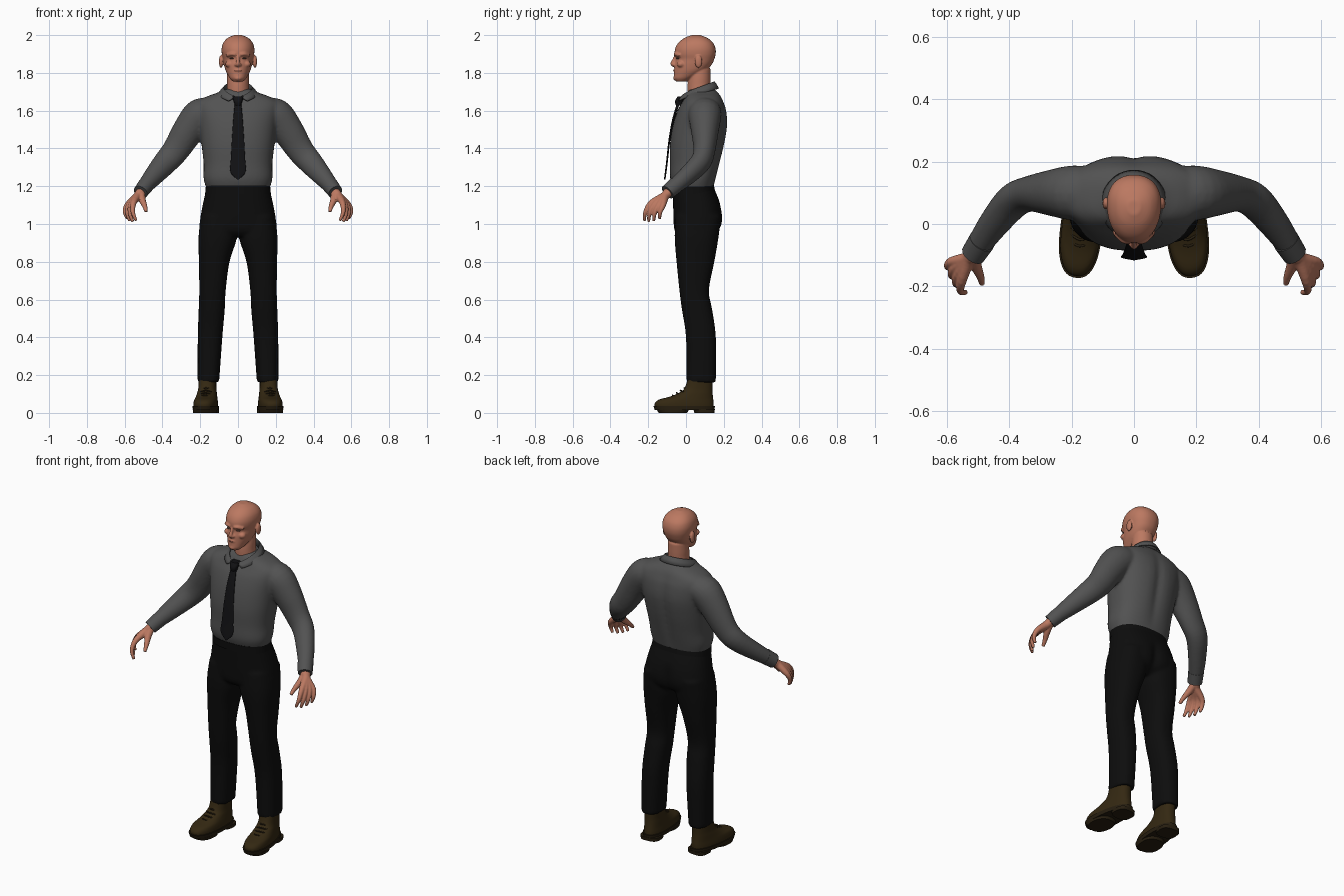
import bpy, bmesh, math
from mathutils import Matrix, Vector

if "Cube" in bpy.data.objects:
    bpy.data.objects.remove(bpy.data.objects["Cube"])


def material(name, rgb):
    mat = bpy.data.materials.new(name)
    mat.use_nodes = True
    mat.diffuse_color = (*rgb, 1)
    bsdf = next(n for n in mat.node_tree.nodes if n.type == 'BSDF_PRINCIPLED')
    bsdf.inputs["Base Color"].default_value = (*rgb, 1)
    bsdf.inputs["Roughness"].default_value = 0.8
    return mat


SKIN = material("skin", (0.5, 0.19, 0.12))
LIP = material("lip", (0.33, 0.11, 0.075))
EYE = material("eye", (0.1, 0.055, 0.04))
GREY = material("grey cloth", (0.085, 0.085, 0.085))
BLACK = material("black cloth", (0.004, 0.004, 0.004))
TIE = material("tie black", (0.006, 0.006, 0.007))
LEATHER = material("brown leather", (0.034, 0.021, 0.006))
RUBBER = material("dark sole", (0.02, 0.013, 0.005))


def resample(rows, k=4):
    """Pass a smooth curve through the given stations."""
    rows = [Vector(r) for r in rows]
    out = []
    for i in range(len(rows) - 1):
        p1, p2 = rows[i], rows[i + 1]
        p0, p3 = rows[max(i - 1, 0)], rows[min(i + 2, len(rows) - 1)]
        for j in range(k):
            t = j / k
            out.append(p1 + (p2 - p0) * (t / 2)
                       + (p0 * 2 - p1 * 5 + p2 * 4 - p3) * (t * t / 2)
                       + (p1 * 3 - p0 - p2 * 3 + p3) * (t ** 3 / 2))
    return out + [rows[-1]]


def bridge(bm, rings):
    loops = [[bm.verts.new(p) for p in ring] for ring in rings]
    n = len(loops[0])
    for a, b in zip(loops, loops[1:]):
        for i in range(n):
            bm.faces.new((a[i], a[(i + 1) % n], b[(i + 1) % n], b[i]))
    bm.faces.new(loops[0])
    bm.faces.new(loops[-1])


def body(bm, rows, egg=0.0, power=2.4, n=48):
    """Stack level rings: height, centre x, half width, front y, back y."""
    def bend(v):
        return math.copysign(abs(v) ** (2 / power), v)
    rings = []
    for z, cx, hw, yf, yb in resample(rows):
        ring = []
        for i in range(n):
            a = math.tau * i / n
            c, s = bend(math.cos(a)), bend(math.sin(a))
            ring.append((cx + hw * c * (1 - egg * s), (yf + yb) / 2 + (yb - yf) / 2 * s, z))
        rings.append(ring)
    bridge(bm, rings)


def tube(bm, rows, n=20):
    """Sweep an oval along a path: x, y, z, radius across, radius in depth."""
    rows = resample([r if len(r) == 5 else (*r, r[-1]) for r in rows])
    pts = [Vector(r[:3]) for r in rows]
    rings = []
    for i, r in enumerate(rows):
        t = (pts[min(i + 1, len(pts) - 1)] - pts[max(i - 1, 0)]).normalized()
        u = t.cross(Vector((0, 1, 0))).normalized()
        v = u.cross(t)
        rings.append([pts[i] + u * (r[3] * math.cos(math.tau * j / n))
                      + v * (r[4] * math.sin(math.tau * j / n)) for j in range(n)])
    bridge(bm, rings)


def ball(bm, loc, size):
    bmesh.ops.create_uvsphere(bm, u_segments=20, v_segments=12, radius=1,
                              matrix=Matrix.Translation(loc) @ Matrix.Diagonal((*size, 1)))


def groove(bm, depth, low, high):
    """Press a soft furrow down the middle of the back."""
    for v in bm.verts:
        if v.co.y > 0.1 and low < v.co.z < high:
            fade = math.sin(math.pi * (v.co.z - low) / (high - low))
            v.co.y -= depth * fade * math.exp(-(v.co.x / 0.03) ** 2)


def mirror(bm):
    copy = bmesh.ops.duplicate(bm, geom=bm.verts[:] + bm.edges[:] + bm.faces[:])
    for v in copy["geom"]:
        if isinstance(v, bmesh.types.BMVert):
            v.co.x = -v.co.x


def finish(bm, name, mat, voxel=0, soften=3, thick=0):
    bmesh.ops.recalc_face_normals(bm, faces=bm.faces[:])
    mesh = bpy.data.meshes.new(name)
    bm.to_mesh(mesh)
    bm.free()
    mesh.materials.append(mat)
    ob = bpy.data.objects.new(name, mesh)
    bpy.context.scene.collection.objects.link(ob)
    bpy.ops.object.select_all(action='DESELECT')
    ob.select_set(True)
    bpy.context.view_layer.objects.active = ob
    bpy.ops.object.shade_smooth_by_angle(angle=math.radians(45))
    if thick:
        ob.modifiers.new("thickness", 'SOLIDIFY').thickness = thick
    if voxel:
        fuse = ob.modifiers.new("fuse", 'REMESH')
        fuse.mode, fuse.voxel_size, fuse.use_smooth_shade = 'VOXEL', voxel, True
        relax = ob.modifiers.new("relax", 'SMOOTH')
        relax.factor, relax.iterations = 0.5, soften
    return ob


# Shirt: torso with both sleeves fused on
bm = bmesh.new()
tube(bm, [(.14, .1, 1.6, .07, .085), (.2, .1, 1.575, .09, .088), (.26, .1, 1.5, .084, .075),
          (.33, .097, 1.39, .072, .058), (.385, .075, 1.325, .065, .055),
          (.45, 0, 1.25, .052, .048), (.505, -.078, 1.185, .038, .04)])
mirror(bm)
body(bm, [(1.185, 0, .166, -.066, .143), (1.24, 0, .182, -.084, .158), (1.32, 0, .182, -.085, .18),
          (1.42, 0, .193, -.085, .205), (1.52, 0, .205, -.07, .221), (1.6, 0, .218, -.045, .215),
          (1.645, 0, .215, -.02, .2), (1.675, 0, .165, -.005, .186), (1.695, 0, .11, .005, .17),
          (1.715, 0, .07, .02, .15)])
groove(bm, .014, 1.2, 1.7)
finish(bm, "shirt", GREY, voxel=.009, soften=5)

# Cuffs
bm = bmesh.new()
tube(bm, [(.488, -.055, 1.205, .043, .044), (.516, -.098, 1.168, .039, .041)])
mirror(bm)
finish(bm, "cuffs", GREY)

# Collar: band, fold line and splayed outer leaf
bm = bmesh.new()
edges = []
for half, depth, base, rise, gap in ((.07, .082, 1.69, .02, .2), (.076, .09, 1.722, .033, .26),
                                     (.092, .102, 1.706, .033, .34), (.107, .113, 1.688, .03, .48)):
    row = []
    for i in range(41):
        a = -math.pi / 2 + gap + (math.tau - 2 * gap) * i / 40
        s = math.sin(a)
        row.append(bm.verts.new((half * math.cos(a), .061 + depth * s,
                                 base + rise * s - .014 * max(0, -s) ** 4)))
    edges.append(row)
for a, b in zip(edges, edges[1:]):
    for i in range(40):
        bm.faces.new((a[i], a[i + 1], b[i + 1], b[i]))
finish(bm, "collar", GREY, thick=.006)

# Tie blade and knot
bm = bmesh.new()
body(bm, [(1.235, 0, .003, -.117, -.109), (1.275, 0, .04, -.112, -.103), (1.34, 0, .038, -.104, -.095),
          (1.45, 0, .032, -.092, -.082), (1.555, 0, .025, -.073, -.06), (1.645, 0, .017, -.046, -.03)], n=24)
finish(bm, "tie_blade", TIE)
bm = bmesh.new()
body(bm, [(1.628, 0, .016, -.054, -.02), (1.65, 0, .023, -.058, -.015), (1.676, 0, .029, -.044, 0)], n=24)
finish(bm, "tie_knot", TIE)

# Trousers: legs and hips fused
bm = bmesh.new()
body(bm, [(.162, .157, .057, .003, .158), (.4, .148, .065, 0, .158), (.55, .139, .069, -.022, .138),
          (.65, .135, .07, -.035, .121), (.8, .126, .081, -.05, .15), (.93, .107, .102, -.06, .172),
          (1.04, .1, .095, -.055, .185)])
mirror(bm)
body(bm, [(.935, 0, .13, -.035, .13), (.965, 0, .2, -.06, .175), (1.02, 0, .201, -.066, .195),
          (1.1, 0, .187, -.068, .184), (1.195, 0, .166, -.07, .146)])
groove(bm, .02, .9, 1.12)
finish(bm, "trousers", BLACK, voxel=.009, soften=4)
bm = bmesh.new()
body(bm, [(1.16, 0, .174, -.075, .157), (1.203, 0, .17, -.075, .148)])
finish(bm, "waistband", BLACK)

# Head: skull, brows, nose, cheeks, lips, ears and neck fused
bm = bmesh.new()
ball(bm, (.09, .066, 1.86), (.011, .02, .034))
ball(bm, (.046, -.026, 1.846), (.022, .022, .018))
ball(bm, (.01, -.063, 1.843), (.009, .01, .008))
tube(bm, [(.012, -.056, 1.897, .009), (.034, -.052, 1.9, .01), (.058, -.03, 1.892, .009)])
mirror(bm)
body(bm, [(1.754, 0, .026, -.052, 0), (1.77, 0, .042, -.064, .03), (1.79, 0, .054, -.064, .07),
          (1.815, 0, .066, -.062, .11), (1.845, 0, .074, -.06, .137), (1.873, 0, .079, -.053, .15),
          (1.9, 0, .085, -.06, .157), (1.93, 0, .086, -.057, .156), (1.96, 0, .077, -.04, .143),
          (1.985, 0, .054, -.008, .113), (2.0, 0, .02, .03, .075)], egg=-.1, power=2.2)
body(bm, [(1.63, 0, .066, .012, .14), (1.72, 0, .058, .008, .13), (1.77, 0, .058, .012, .13),
          (1.82, 0, .056, .02, .13)], power=2)
tube(bm, [(0, -.053, 1.893, .008), (0, -.064, 1.868, .009), (0, -.071, 1.847, .011), (0, -.058, 1.838, .009)])
ball(bm, (0, -.054, 1.812), (.024, .013, .011))
ball(bm, (0, -.055, 1.772), (.02, .013, .012))
finish(bm, "head", SKIN, voxel=.0045, soften=2)

# Eyes and mouth
bm = bmesh.new()
ball(bm, (.031, -.041, 1.877), (.013, .012, .0045))
mirror(bm)
finish(bm, "eyes", EYE)
bm = bmesh.new()
ball(bm, (0, -.057, 1.811), (.02, .0115, .003))
finish(bm, "mouth", LIP)

# Hands: fingers fan out from the wrist between the index and little finger
bm = bmesh.new()
knuckles = Vector((.553, -.183, 1.112)), Vector((.586, -.122, 1.1))
joints = Vector((.556, -.214, 1.065)), Vector((.597, -.136, 1.063))
tips = Vector((.538, -.217, 1.022)), Vector((.585, -.137, 1.032))
for i in range(4):
    t = i / 3
    drop = Vector((.004, -.008, -.014)) * math.sin(math.pi * (t * .8 + .1))
    tube(bm, [(.505, -.08, 1.185, .024), (.53, -.11, 1.15, .023),
              (*knuckles[0].lerp(knuckles[1], t), .016),
              (*(joints[0].lerp(joints[1], t) + drop / 2), .0115),
              (*(tips[0].lerp(tips[1], t) + drop), .008)], n=16)
tube(bm, [(.513, -.095, 1.165, .022), (.508, -.13, 1.13, .019),
          (.493, -.168, 1.093, .013), (.487, -.193, 1.066, .009)], n=16)
mirror(bm)
finish(bm, "hands", SKIN, voxel=.004, soften=2)


def place_shoes(bm, name, mat, **options):
    """Turn the toe outward, move to the ankle and copy to the other foot."""
    bmesh.ops.rotate(bm, verts=bm.verts[:], cent=(0, .07, 0), matrix=Matrix.Rotation(.1, 3, 'Z'))
    bmesh.ops.translate(bm, verts=bm.verts[:], vec=(.161, 0, 0))
    mirror(bm)
    finish(bm, name, mat, **options)


# Boot uppers
bm = bmesh.new()
body(bm, [(.025, 0, .062, -.165, .147), (.05, 0, .062, -.167, .147), (.07, 0, .059, -.145, .145),
          (.085, 0, .055, -.09, .143), (.105, 0, .051, -.04, .141), (.13, 0, .047, -.008, .14),
          (.19, 0, .045, .012, .142)], egg=.08)
place_shoes(bm, "boot_uppers", LEATHER, voxel=.005)

# Laces
bm = bmesh.new()
for i in range(4):
    y, z = -.072 + .021 * i, .092 + .013 * i
    tube(bm, [(-.032, y + .016, z - .008, .004), (0, y, z + .001, .004), (.032, y + .016, z - .008, .004)], n=10)
place_shoes(bm, "laces", RUBBER)

# Soles with forefoot pad and heel block
bm = bmesh.new()
body(bm, [(.014, 0, .065, -.166, .15), (.036, 0, .067, -.174, .154)], egg=.08)
body(bm, [(0, 0, .062, -.145, .005), (.017, 0, .064, -.155, .015)])
body(bm, [(0, 0, .057, .045, .15), (.02, 0, .058, .04, .152)], power=3)
place_shoes(bm, "soles", RUBBER)
